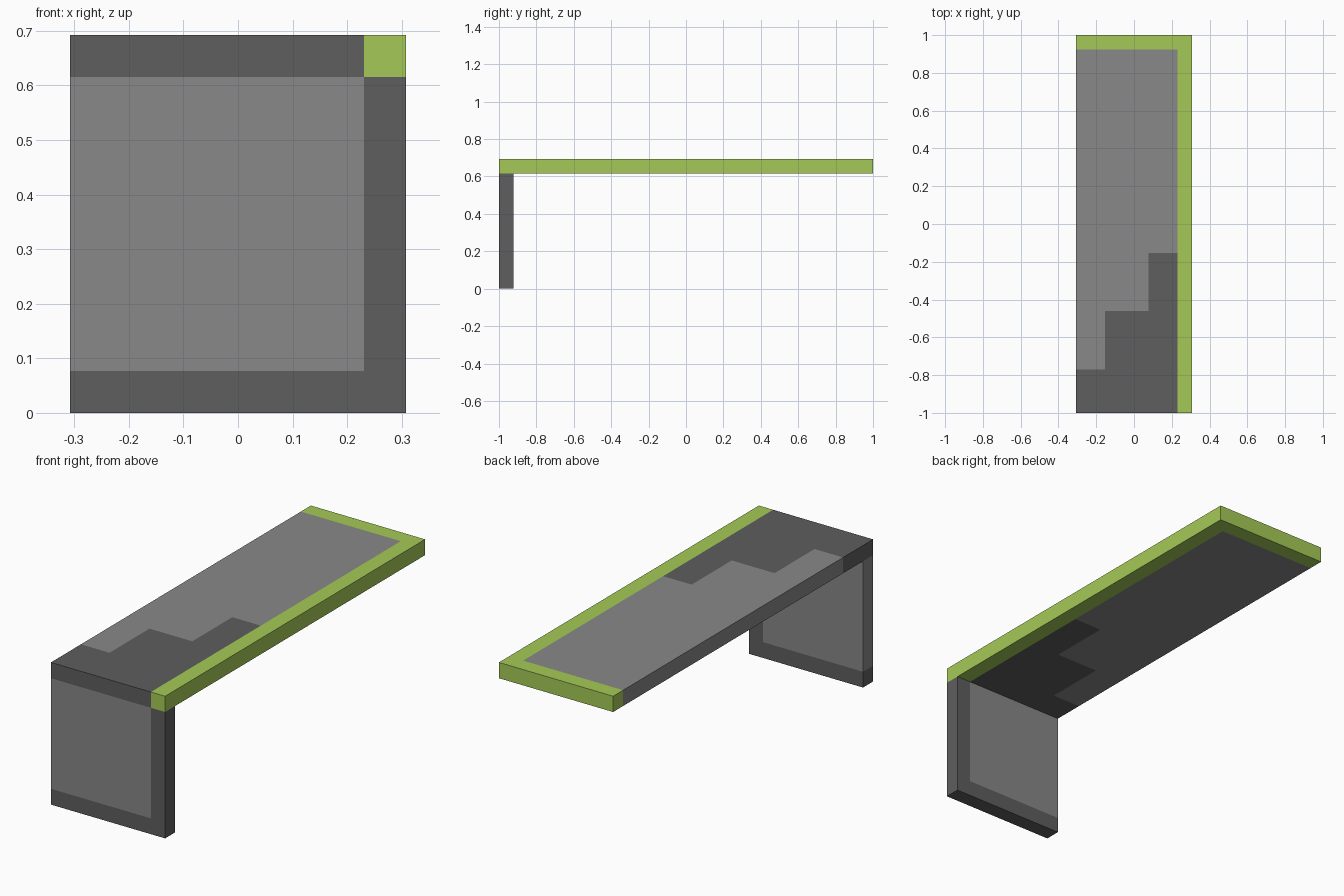
import bpy, bmesh

if "Cube" in bpy.data.objects:
    bpy.data.objects.remove(bpy.data.objects["Cube"])

U = 2 / 26  # one block unit


def material(name, rgb):
    m = bpy.data.materials.new(name)
    m.diffuse_color = (*rgb, 1)
    m.use_nodes = True
    m.node_tree.nodes["Principled BSDF"].inputs["Base Color"].default_value = m.diffuse_color
    return m


MATS = [material("light grey", (0.246, 0.246, 0.246)),
        material("dark grey", (0.112, 0.112, 0.112)),
        material("lime green", (0.376, 0.591, 0.095))]
LIGHT, DARK, GREEN = 0, 1, 2


def block(name, lo, hi, cuts, rule):
    """Box in block units, cut along grid planes and coloured by a rule on face centres."""
    bm = bmesh.new()
    bmesh.ops.create_cube(bm, size=1)
    for v in bm.verts:
        v.co = [lo[i] + (v.co[i] + 0.5) * (hi[i] - lo[i]) for i in range(3)]
    for axis, values in cuts.items():
        normal = [float(i == axis) for i in range(3)]
        for c in values:
            bmesh.ops.bisect_plane(bm, geom=bm.verts[:] + bm.edges[:] + bm.faces[:],
                                   plane_co=[c * n for n in normal], plane_no=normal)
    bm.normal_update()
    for f in bm.faces:
        # step slightly inside so border faces belong to the cell behind them
        f.material_index = rule(f.calc_center_median() - f.normal * 0.05)
    # centre on x and y, scale to size
    for v in bm.verts:
        v.co = ((v.co.x - 4) * U, (v.co.y - 13) * U, v.co.z * U)
    mesh = bpy.data.meshes.new(name)
    bm.to_mesh(mesh)
    bm.free()
    for m in MATS:
        mesh.materials.append(m)
    bpy.context.collection.objects.link(bpy.data.objects.new(name, mesh))


# Top slab: green edge on right and back, stepped dark patch at the front
def slab_colour(p):
    if p.x > 7 or p.y > 25:
        return GREEN
    depth = 3 if p.x < 2 else 7 if p.x < 5 else 11
    return DARK if p.y < depth else LIGHT


block("top_slab", (0, 0, 8), (8, 26, 9),
      {0: (2, 5, 7), 1: (3, 7, 11, 25)}, slab_colour)

# Front panel: dark edge on right and bottom
block("front_panel", (0, 0, 0), (8, 1, 8), {0: (7,), 2: (1,)},
      lambda p: DARK if p.x > 7 or p.z < 1 else LIGHT)
